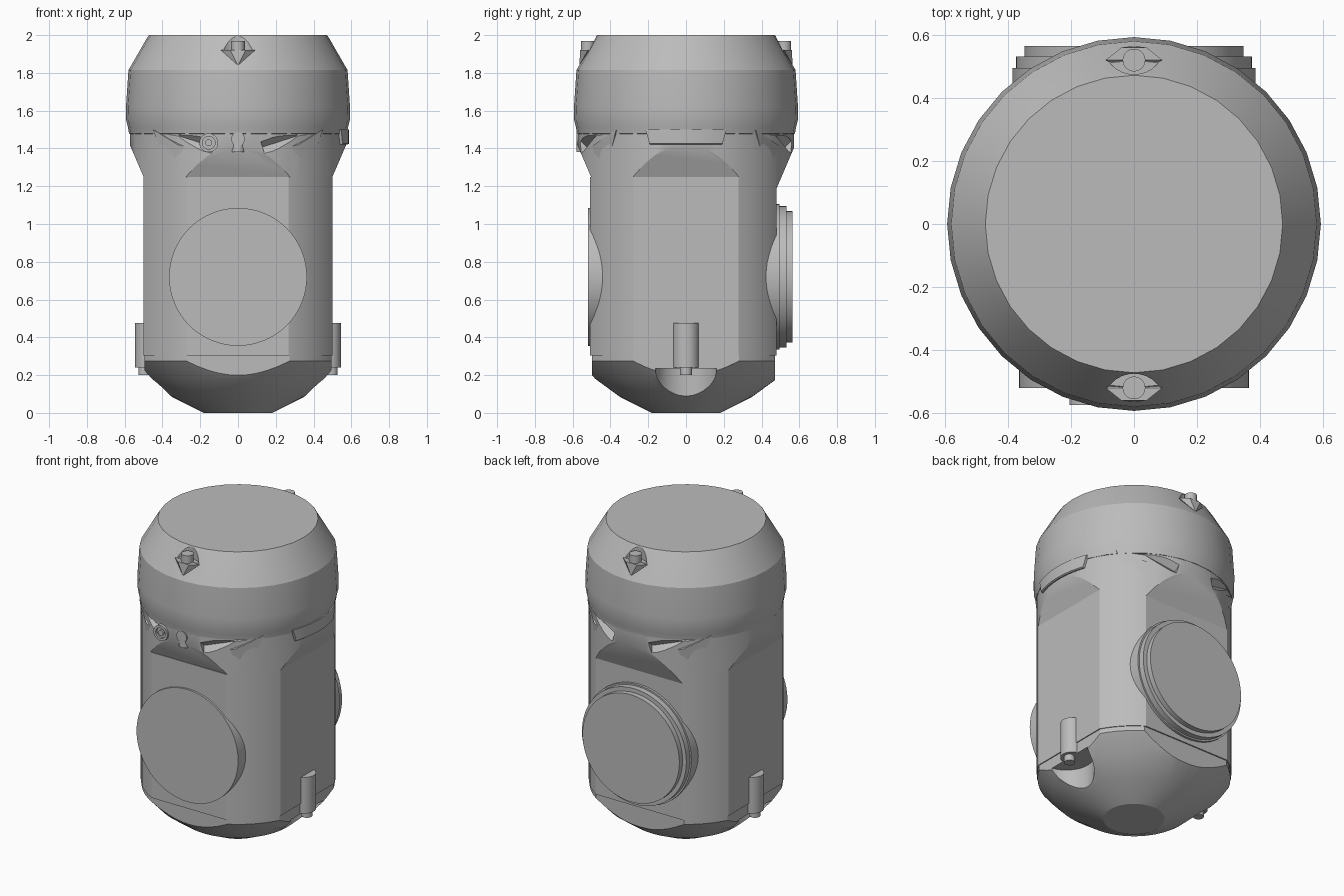
import bpy, bmesh, math
from mathutils import Vector, Matrix

cube = bpy.data.objects.get("Cube")
if cube:
    bpy.data.objects.remove(cube, do_unlink=True)

grey = bpy.data.materials.new("plain grey")
grey.use_nodes = True
grey.diffuse_color = (0.5, 0.5, 0.5, 1)
grey.node_tree.nodes["Principled BSDF"].inputs["Base Color"].default_value = (0.5, 0.5, 0.5, 1)


def finish(bm, name):
    bmesh.ops.recalc_face_normals(bm, faces=bm.faces)
    mesh = bpy.data.meshes.new(name)
    bm.to_mesh(mesh)
    bm.free()
    obj = bpy.data.objects.new(name, mesh)
    bpy.context.collection.objects.link(obj)
    mesh.materials.append(grey)
    return obj


def lathe(name, profile, segments=64, planes=()):
    """Closed turned solid, trimmed by (point, outward normal) planes."""
    bm = bmesh.new()
    rings = []
    for r, z in profile:
        turn = [math.tau * i / segments for i in range(segments)]
        rings.append([bm.verts.new((r * math.cos(a), r * math.sin(a), z)) for a in turn])
    for low, high in zip(rings, rings[1:]):
        for i in range(segments):
            j = (i + 1) % segments
            bm.faces.new((low[i], low[j], high[j], high[i]))
    bm.faces.new(rings[0])
    bm.faces.new(rings[-1])
    for point, normal in planes:
        bmesh.ops.bisect_plane(bm, geom=bm.verts[:] + bm.edges[:] + bm.faces[:],
                               plane_co=point, plane_no=normal, clear_outer=True)
        rim = [e for e in bm.edges if e.is_boundary]
        bmesh.ops.holes_fill(bm, edges=rim, sides=0)
    return finish(bm, name)


def cylinder(name, start, end, radius, segments=32):
    start, end = Vector(start), Vector(end)
    axis = end - start
    place = Matrix.Translation((start + end) / 2) @ axis.to_track_quat('Z', 'Y').to_matrix().to_4x4()
    bm = bmesh.new()
    bmesh.ops.create_cone(bm, cap_ends=True, segments=segments, radius1=radius,
                          radius2=radius, depth=axis.length, matrix=place)
    return finish(bm, name)


def hull(name, points):
    bm = bmesh.new()
    result = bmesh.ops.convex_hull(bm, input=[bm.verts.new(p) for p in points])
    spare = [g for g in result["geom_interior"] if isinstance(g, bmesh.types.BMVert)]
    bmesh.ops.delete(bm, geom=spare, context='VERTS')
    return finish(bm, name)


def cut(target, cutter):
    mod = target.modifiers.new("cut", 'BOOLEAN')
    mod.operation, mod.solver, mod.object = 'DIFFERENCE', 'EXACT', cutter
    bpy.context.view_layer.update()
    bpy.context.view_layer.objects.active = target
    bpy.ops.object.modifier_apply(modifier=mod.name)
    bpy.data.objects.remove(cutter, do_unlink=True)


def flats(x, front, back):
    return [((x, 0, 0), (1, 0, 0)), ((-x, 0, 0), (-1, 0, 0)),
            ((0, -front, 0), (0, -1, 0)), ((0, back, 0), (0, 1, 0))]


# Main housing: a cylinder with four flat sides
R = 0.573
body = lathe("main_body", [(R, 0.305), (R, 1.25)], 64, flats(0.5, 0.507, 0.48))

# Collar flaring from the flats out to the full circle
slope = -0.43
collar = lathe("flared_collar", [(R, 1.19), (R, 1.5)], 64, [
    ((0.5, 0, 1.25), (1, 0, slope)), ((-0.5, 0, 1.25), (-1, 0, slope)),
    ((0, -0.507, 1.26), (0, -1, slope)), ((0, 0.48, 1.19), (0, 1, slope))])

# Bottom cap
cap = lathe("bottom_cap", [(0.18, 0), (0.35, 0.085), (0.48, 0.18), (0.568, 0.275), (0.568, 0.307)],
            64, flats(0.494, 0.498, 0.472))

# Head with sloping shoulder
head = lathe("head_cover", [(0.55, 1.475), (0.577, 1.478), (0.582, 1.51), (0.592, 1.55), (0.593, 1.62),
                            (0.58, 1.815), (0.568, 1.835), (0.482, 1.985), (0.472, 2.0)], 32)

# Side tab hanging below the head
lathe("side_tab", [(0.58, 1.42), (0.587, 1.425), (0.587, 1.5)], 64, [
    ((0.4, 0, 0), (-1, 0, 0)), ((0, 0.2, 1.45), (0, 1, -0.3)), ((0, -0.2, 1.45), (0, -1, -0.3))])

# Round ports
cylinder("front_port", (0, -0.3, 0.72), (0, -0.52, 0.72), 0.365, 64)
for name, reach, radius in [("back_port_base", 0.495, 0.385), ("back_port_ring", 0.532, 0.375),
                            ("back_port_cover", 0.565, 0.348)]:
    cylinder(name, (0, 0.3, 0.72), (0, reach, 0.72), radius, 64)

# Lower lugs with screws and scooped pockets
for side, word in ((1, "left"), (-1, "right")):
    cut(cap, cylinder("cutter", (side * 0.52, 0, -0.1), (side * 0.52, 0, 0.235), 0.165))
    cylinder(word + "_lug", (side * 0.475, 0, 0.24), (side * 0.475, 0, 0.475), 0.07)
    cylinder(word + "_lug_screw", (side * 0.495, 0, 0.2), (side * 0.495, 0, 0.26), 0.032)

# Shoulder screws, ledges and the wings under the head
for face, word in ((-1, "front"), (1, "back")):
    cut(head, cylinder("cutter", (0, face * 0.575, 1.92), (0, face * 0.575, 2.1), 0.1))
    hull(word + "_screw_ledge", [(x, face * y, z) for x, y, z in (
        (-0.09, 0.52, 1.92), (0.09, 0.52, 1.92), (-0.04, 0.56, 1.92), (0.04, 0.56, 1.92),
        (0, 0.565, 1.84), (0, 0.48, 1.88))])
    cylinder(word + "_shoulder_screw", (0, face * 0.52, 1.9), (0, face * 0.52, 1.97), 0.036)
    for side, hand in ((1, "left"), (-1, "right")):
        inner = Vector((side * 0.13, face * 0.555, 1.405))
        outer = Vector((side * 0.46, face * 0.365, 1.53))
        middle = (inner + outer) / 2 + Vector((side * 0.03, face * 0.05, 0))
        for a, b in ((inner, middle), (middle, outer)):
            cut(collar, cylinder("cutter", a, b, 0.035, 4))
        hull(f"{word}_{hand}_wing", [(side * x, face * y, z) for x, y, z in (
            (0.45, 0.37, 1.5), (0.14, 0.535, 1.375), (0.32, 0.487, 1.42),
            (0.25, 0.48, 1.22), (0.36, 0.43, 1.25), (0.3, 0.3, 1.35))])

# Small front screw and rounded pin
ring = cylinder("front_screw_ring", (-0.155, -0.45, 1.43), (-0.155, -0.575, 1.43), 0.05)
cut(ring, cylinder("cutter", (-0.155, -0.56, 1.43), (-0.155, -0.7, 1.43), 0.034))
cylinder("front_screw_core", (-0.155, -0.5, 1.43), (-0.155, -0.572, 1.43), 0.018)
cylinder("front_pin", (0, -0.545, 1.38), (0, -0.545, 1.45), 0.036)
cylinder("front_pin_top", (0, -0.5, 1.45), (0, -0.58, 1.45), 0.036)

# Smooth shading with crisp edges
bpy.ops.object.select_all(action='DESELECT')
for obj in bpy.context.scene.objects:
    if obj.type == 'MESH' and obj.data.materials and obj.data.materials[0] == grey:
        obj.select_set(True)
        bpy.context.view_layer.objects.active = obj
bpy.ops.object.shade_smooth_by_angle(angle=math.radians(25))
